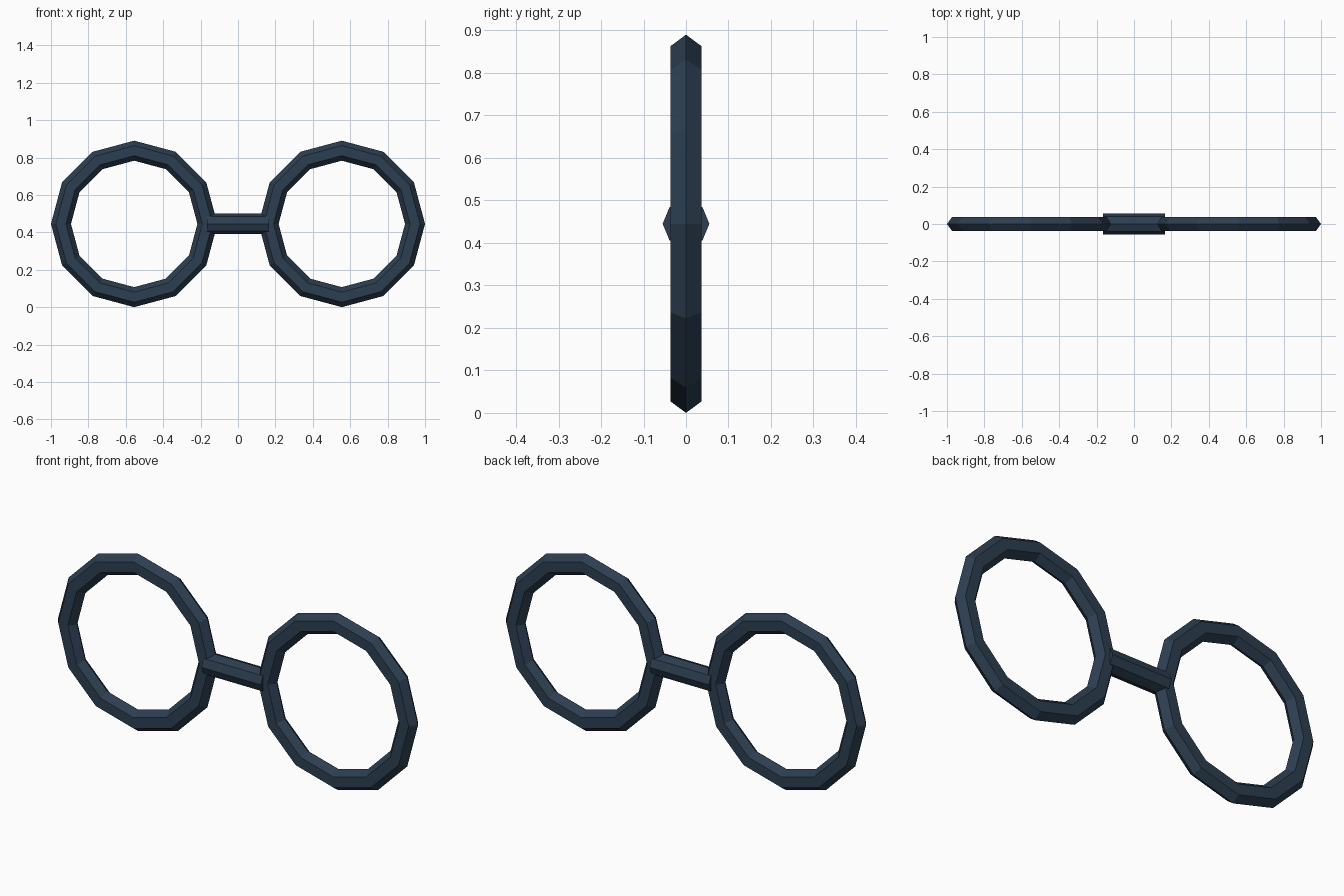
import bpy, math

if "Cube" in bpy.data.objects:
    bpy.data.objects.remove(bpy.data.objects["Cube"])

frame_mat = bpy.data.materials.new("dark slate blue")
frame_mat.diffuse_color = (0.0252, 0.0482, 0.0802, 1)
frame_mat.use_nodes = True
frame_mat.node_tree.nodes["Principled BSDF"].inputs["Base Color"].default_value = frame_mat.diffuse_color

CENTRE_Z = 0.445

# Two twelve-sided rims with flattened hexagonal section
for side, name in ((-1, "left_rim"), (1, "right_rim")):
    bpy.ops.mesh.primitive_torus_add(
        major_segments=12, minor_segments=6, major_radius=0.3915, minor_radius=0.0535,
        location=(side * 0.555, 0, CENTRE_Z), rotation=(math.pi / 2, 0, 0))
    rim = bpy.context.object
    rim.name = name
    rim.scale = (1, 1, 0.78)
    rim.data.materials.append(frame_mat)

# Octagonal bar joining the rims
bpy.ops.mesh.primitive_cylinder_add(
    vertices=8, radius=0.055, depth=0.33,
    location=(0, 0, CENTRE_Z), rotation=(0, math.pi / 2, 0))
bridge = bpy.context.object
bridge.name = "bridge"
bridge.data.materials.append(frame_mat)

for ob in bpy.data.objects:
    for p in ob.data.polygons:
        p.use_smooth = False
